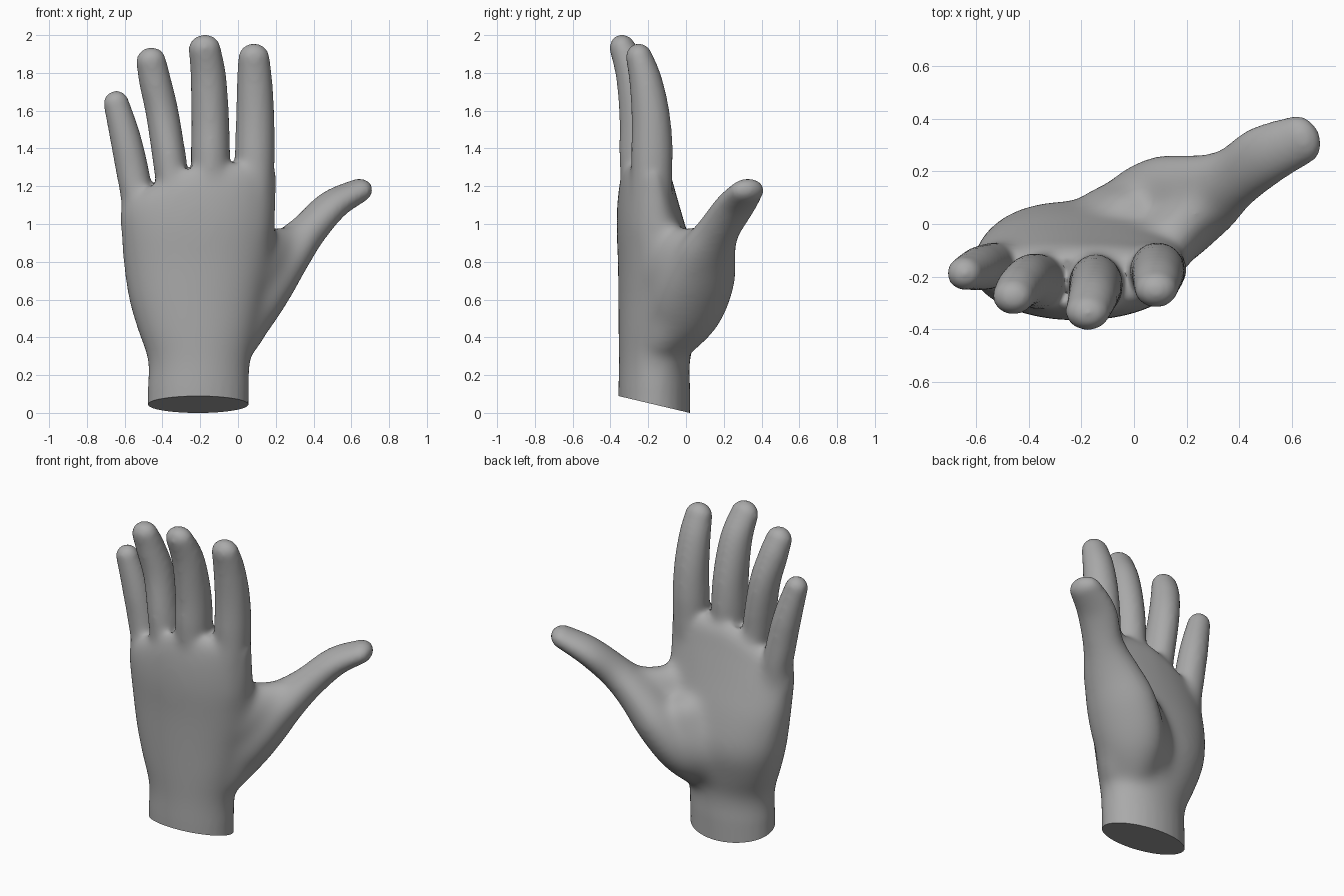
import bpy, bmesh, math
from mathutils import Vector

if "Cube" in bpy.data.objects:
    bpy.data.objects.remove(bpy.data.objects["Cube"])

SIDES = 28


def spline(keys, steps=6):
    """Catmull-Rom resampling of rows of numbers."""
    out = []
    n = len(keys)
    for i in range(n - 1):
        a, b, c, d = keys[max(i - 1, 0)], keys[i], keys[i + 1], keys[min(i + 2, n - 1)]
        for s in range(steps):
            t = s / steps
            out.append([0.5 * (2 * q + (r - p) * t + (2 * p - 5 * q + 4 * r - w) * t * t
                               + (3 * q - p - 3 * r + w) * t ** 3)
                        for p, q, r, w in zip(a, b, c, d)])
    out.append(list(keys[-1]))
    return out


def skin(bm, rings):
    """Closed skin over a stack of rings."""
    loops = [[bm.verts.new(p) for p in ring] for ring in rings]
    for lo, hi in zip(loops, loops[1:]):
        for i in range(SIDES):
            j = (i + 1) % SIDES
            bm.faces.new((lo[i], lo[j], hi[j], hi[i]))
    bm.faces.new(loops[0][::-1])
    bm.faces.new(loops[-1])


def digit(bm, keys, side):
    """Tube with oval sections and a round tip; key = x, y, z, wide, narrow."""
    rows = spline(keys)
    rings = []

    def oval(c, wide, thin, a, b):
        return [c + wide * a * math.cos(2 * math.pi * i / SIDES)
                + thin * b * math.sin(2 * math.pi * i / SIDES) for i in range(SIDES)]

    for k, row in enumerate(rows):
        c = Vector(row[:3])
        tan = (Vector(rows[min(k + 1, len(rows) - 1)][:3])
               - Vector(rows[max(k - 1, 0)][:3])).normalized()
        wide = (Vector(side) - tan * tan.dot(Vector(side))).normalized()
        thin = tan.cross(wide)
        rings.append(oval(c, wide, thin, row[3], row[4]))
    a, b = rows[-1][3:]
    for s in range(1, 7):
        t = math.radians(14 * s)
        rings.append(oval(c + tan * math.sin(t) * (a + b) / 2, wide, thin,
                          a * math.cos(t), b * math.cos(t)))
    skin(bm, rings)


def ramp(v, lo, hi):
    t = min(1, max(0, (v - lo) / (hi - lo)))
    return t * t * (3 - 2 * t)


def bake(obj):
    """Replace the mesh by its modified result."""
    deps = bpy.context.evaluated_depsgraph_get()
    result = bpy.data.meshes.new_from_object(obj.evaluated_get(deps))
    obj.modifiers.clear()
    obj.data = result


bm = bmesh.new()

# Wrist and palm: z, left x, right x, mid y, depth to the back, depth to the palm, web slope
palm = [
    (-0.12, -0.480, 0.055, -0.168, 0.190, 0.190, 0.0),
    (0.12, -0.478, 0.058, -0.168, 0.190, 0.190, 0.0),
    (0.28, -0.480, 0.068, -0.165, 0.192, 0.187, 0.0),
    (0.42, -0.527, 0.100, -0.150, 0.209, 0.205, 0.0),
    (0.60, -0.580, 0.140, -0.135, 0.225, 0.225, 0.0),
    (0.80, -0.610, 0.178, -0.138, 0.224, 0.192, 0.0),
    (1.00, -0.622, 0.200, -0.150, 0.219, 0.145, 0.15),
    (1.16, -0.630, 0.204, -0.160, 0.200, 0.108, 0.35),
    (1.27, -0.622, 0.200, -0.170, 0.168, 0.085, 0.5),
    (1.32, -0.575, 0.160, -0.180, 0.120, 0.050, 0.55),
]
rings = []
for z, x0, x1, y, front, back, slope in spline(palm):
    ring = []
    for i in range(SIDES):
        a = 2 * math.pi * i / SIDES
        c, s = math.cos(a), math.sin(a)
        p = 1 - 0.14 * ramp(z, 0.2, 0.5) if s > 0 else 1 - 0.05 * ramp(z, 0.2, 0.5)
        x = (x0 + x1) / 2 + (x1 - x0) / 2 * math.copysign(abs(c) ** p, c)
        yy = y + (back if s > 0 else front) * math.copysign(abs(s) ** p, s)
        ring.append((x, yy, z + slope * min(0, x + 0.25)))
    rings.append(ring)
skin(bm, rings)

# Fingers
fingers = {
    "little": [(-0.51, -0.16, 0.90, 0.09, 0.09), (-0.538, -0.160, 1.16, 0.088, 0.094),
               (-0.59, -0.170, 1.43, 0.083, 0.084), (-0.645, -0.188, 1.64, 0.068, 0.064)],
    "ring": [(-0.32, -0.21, 0.95, 0.08, 0.11), (-0.355, -0.220, 1.28, 0.088, 0.110),
             (-0.40, -0.215, 1.58, 0.087, 0.098), (-0.44, -0.245, 1.76, 0.085, 0.085),
             (-0.46, -0.275, 1.862, 0.079, 0.070)],
    "middle": [(-0.14, -0.22, 0.95, 0.09, 0.11), (-0.145, -0.232, 1.30, 0.103, 0.120),
               (-0.147, -0.240, 1.55, 0.100, 0.112), (-0.157, -0.278, 1.78, 0.094, 0.093),
               (-0.177, -0.334, 1.927, 0.085, 0.070)],
    "index": [(0.08, -0.19, 0.95, 0.09, 0.11), (0.088, -0.180, 1.30, 0.105, 0.112),
              (0.091, -0.185, 1.55, 0.102, 0.103), (0.088, -0.212, 1.75, 0.094, 0.088),
              (0.084, -0.247, 1.880, 0.083, 0.071)],
}
for keys in fingers.values():
    digit(bm, keys, (1, 0, 0))

# Thumb with the fleshy base
digit(bm, [(-0.08, -0.10, 0.34, 0.11, 0.11), (0.02, -0.01, 0.51, 0.205, 0.15),
           (0.14, 0.06, 0.69, 0.215, 0.148), (0.26, 0.11, 0.845, 0.172, 0.122),
           (0.375, 0.175, 0.972, 0.122, 0.095), (0.50, 0.262, 1.10, 0.115, 0.080),
           (0.632, 0.320, 1.173, 0.096, 0.064)], (-0.5, 0.87, 0))

# Flesh filling the web, the back edge below it, and the palm hollow beside the thumb
digit(bm, [(0.02, -0.15, 0.76, 0.20, 0.14), (0.13, -0.06, 0.81, 0.18, 0.125),
           (0.24, 0.05, 0.86, 0.13, 0.10)], (0, 0, 1))
digit(bm, [(0.00, -0.15, 0.36, 0.11, 0.10), (0.07, -0.10, 0.54, 0.16, 0.11),
           (0.13, -0.06, 0.70, 0.19, 0.115)], (0.67, 0.74, 0))
digit(bm, [(-0.15, -0.07, 0.42, 0.13, 0.13), (-0.09, 0.01, 0.56, 0.15, 0.14),
           (-0.02, 0.02, 0.74, 0.14, 0.12)], (1, 0, 0))

bmesh.ops.recalc_face_normals(bm, faces=bm.faces)
mesh = bpy.data.meshes.new("hand")
bm.to_mesh(mesh)
bm.free()
hand = bpy.data.objects.new("hand", mesh)
bpy.context.collection.objects.link(hand)

# Blend all parts into one skin
remesh = hand.modifiers.new("blend", 'REMESH')
remesh.mode = 'VOXEL'
remesh.voxel_size = 0.013
soften = hand.modifiers.new("soften", 'SMOOTH')
soften.factor = 0.5
soften.iterations = 12
bake(hand)

# Melt thumb base, wrist and knuckles into the palm, leaving fingers and thumb tip crisp
group = hand.vertex_groups.new(name="palm")
for v in hand.data.vertices:
    x, y, z = v.co
    knuckle = 0.5 * v.normal.y ** 2 * (1 - ramp(z, 1.28, 1.42))
    w = ramp(z, 0.12, 0.3) * max(1 - ramp(z, 1.0, 1.3), knuckle) * (1 - ramp(x, 0.26, 0.42))
    if w > 0:
        group.add([v.index], w, 'REPLACE')
melt = hand.modifiers.new("melt", 'SMOOTH')
melt.factor = 0.5
melt.iterations = 90
melt.vertex_group = "palm"
bake(hand)
hand.vertex_groups.clear()

# Slanted flat cut at the wrist
bm = bmesh.new()
bm.from_mesh(hand.data)
bmesh.ops.bisect_plane(bm, geom=bm.verts[:] + bm.edges[:] + bm.faces[:],
                       plane_co=(0, 0.02, 0), plane_no=(0, 0.09, 0.38), clear_inner=True)
bmesh.ops.holes_fill(bm, edges=[e for e in bm.edges if e.is_boundary], sides=0)
bmesh.ops.recalc_face_normals(bm, faces=bm.faces)
bm.to_mesh(hand.data)
bm.free()

skin_grey = bpy.data.materials.new("grey skin")
skin_grey.diffuse_color = (0.4, 0.4, 0.4, 1)
skin_grey.use_nodes = True
skin_grey.node_tree.nodes["Principled BSDF"].inputs["Base Color"].default_value = skin_grey.diffuse_color
hand.data.materials.clear()
hand.data.materials.append(skin_grey)

bpy.context.view_layer.objects.active = hand
hand.select_set(True)
bpy.ops.object.shade_smooth_by_angle(angle=math.radians(45))
